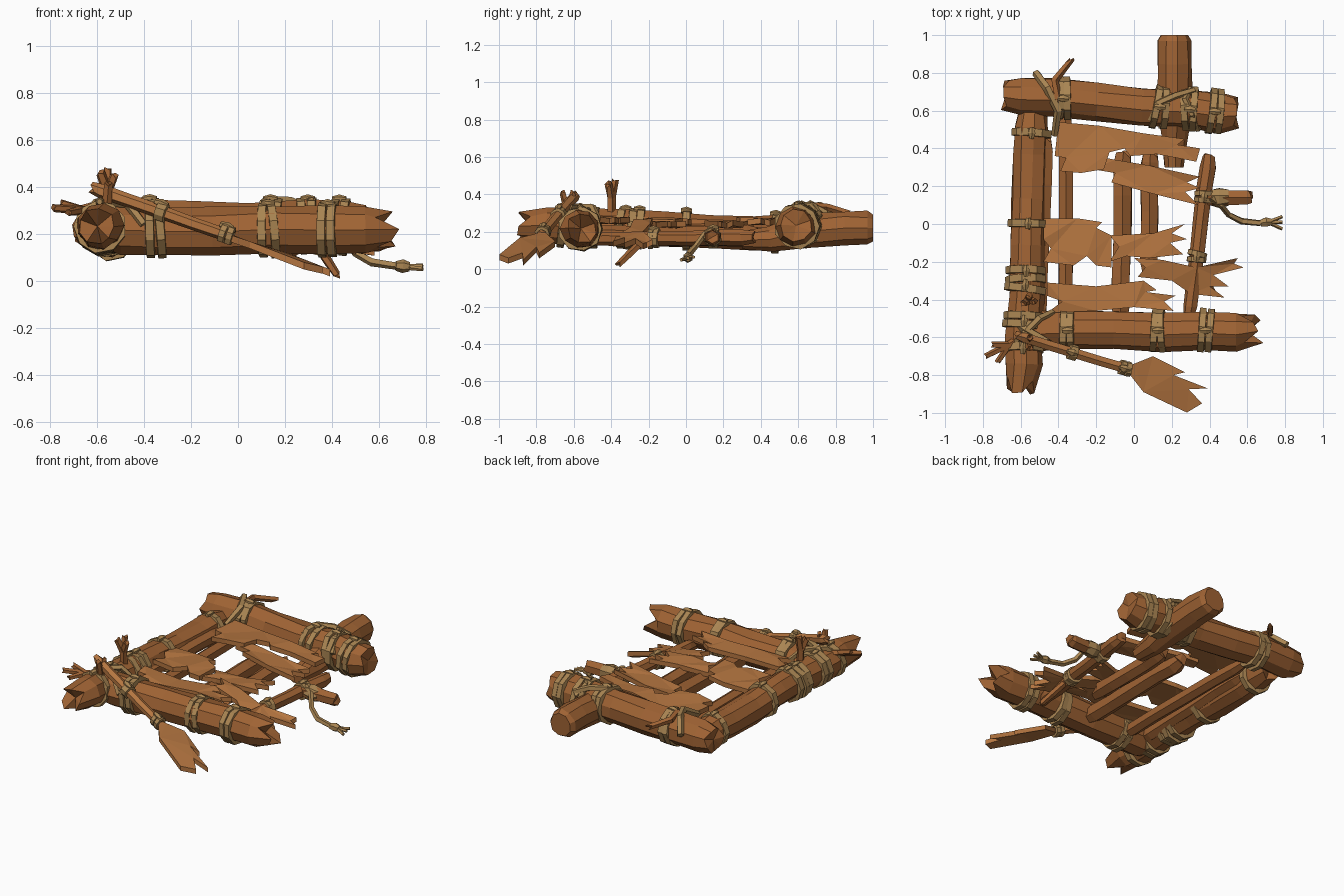
import bpy, bmesh, math, random
from mathutils import Vector

random.seed(4)


def material(name, rgb):
    m = bpy.data.materials.new(name)
    m.diffuse_color = (*rgb, 1)
    return m


BARK = material("log wood", (0.35, 0.125, 0.034))
PLANK = material("plank wood", (0.46, 0.18, 0.052))
ROPE = material("rope", (0.40, 0.235, 0.085))


def finish(bm, name, mat):
    bmesh.ops.recalc_face_normals(bm, faces=bm.faces)
    mesh = bpy.data.meshes.new(name)
    bm.to_mesh(mesh)
    bm.free()
    mesh.materials.append(mat)
    ob = bpy.data.objects.new(name, mesh)
    bpy.context.collection.objects.link(ob)
    return ob


def tube(name, pts, radii, sides=8, mat=BARK, jag=(0, 0), rough=0.06):
    """Faceted log or rope along a path; jag splinters the start and end."""
    pts = [Vector(p) for p in pts]
    bm, rings, q, prev = bmesh.new(), [], None, None
    n = len(pts)
    for i, p in enumerate(pts):
        t = (pts[min(i + 1, n - 1)] - pts[max(i - 1, 0)]).normalized()
        q = t.to_track_quat('Z', 'Y') if q is None else prev.rotation_difference(t) @ q
        prev = t
        j = jag[0] if i == 0 else jag[1] if i == n - 1 else 0
        ring = []
        for k in range(sides):
            a = 2 * math.pi * (k + 0.5) / sides
            r = radii[i] * random.uniform(1 - rough, 1 + rough)
            along = j * (random.uniform(0.3, 1) if k % 3 else random.uniform(-1, -0.5))
            along *= -1 if i == 0 else 1
            ring.append(bm.verts.new(p + q @ Vector((r * math.cos(a), r * math.sin(a), along))))
        rings.append(ring)
        if i in (0, n - 1):
            c = bm.verts.new(p - t * j * (-0.4 if i == 0 else 0.4))
            for k in range(sides):
                bm.faces.new((ring[k], ring[(k + 1) % sides], c))
    for r0, r1 in zip(rings, rings[1:]):
        for k in range(sides):
            bm.faces.new((r0[k], r0[(k + 1) % sides], r1[(k + 1) % sides], r1[k]))
    return finish(bm, name, mat)


def log(name, a, b, r0, r1, jag=(0.03, 0.03), sides=9, parts=5, mat=BARK):
    """Straight, slightly wobbly log whose last stretch narrows at both ends."""
    a, b = Vector(a), Vector(b)
    ts = [0, 0.07] + [i / parts for i in range(1, parts)] + [0.93, 1]
    wob = min(r0, r1) * 0.07
    pts = [a.lerp(b, t) + Vector([random.uniform(-wob, wob) for _ in range(3)]) for t in ts]
    radii = [r0 + (r1 - r0) * t for t in ts]
    radii[0] *= 0.78
    radii[-1] *= 0.78
    tube(name, pts, radii, sides, mat, jag)
    return a, b, r0, r1


def plank(name, outline, z0, sx=0, sy=0, thick=0.03):
    """Splintered board: flat outline lying on a sloped plane."""
    bm = bmesh.new()
    zs = [z0 + sx * x + sy * y + random.uniform(-0.009, 0.009) for x, y in outline]
    lo = [bm.verts.new((x, y, z - thick / 2)) for (x, y), z in zip(outline, zs)]
    hi = [bm.verts.new((x, y, z + thick / 2)) for (x, y), z in zip(outline, zs)]
    caps = [bm.faces.new(lo), bm.faces.new(hi)]
    for k in range(len(lo)):
        m = (k + 1) % len(lo)
        bm.faces.new((lo[k], lo[m], hi[m], hi[k]))
    bmesh.ops.triangulate(bm, faces=caps)
    return finish(bm, name, PLANK)


def lash(name, beam, t, turns=2, width=0.04, grow=0.016, tilt=0.12, sides=9):
    """Rope wraps round a beam at fraction t, with a small knot on top."""
    a, b, r0, r1 = beam
    axis = (b - a).normalized()
    r = r0 + (r1 - r0) * t
    for i in range(turns):
        c = a.lerp(b, t) + axis * (i - (turns - 1) / 2) * width * 1.05
        d = (axis + Vector([random.uniform(-tilt, tilt) for _ in range(3)])).normalized()
        q = d.to_track_quat('Z', 'Y')
        bm, rings = bmesh.new(), []
        for k in range(sides):
            ang = 2 * math.pi * k / sides
            out = r + grow * random.uniform(0.8, 1.25)
            sec = [(r * 0.9, -width / 2), (out, -width * 0.42), (out, width * 0.42), (r * 0.9, width / 2)]
            rings.append([bm.verts.new(c + q @ Vector((s * math.cos(ang), s * math.sin(ang), h))) for s, h in sec])
        for k in range(sides):
            for j in range(4):
                n, m = rings[(k + 1) % sides], (j + 1) % 4
                bm.faces.new((rings[k][j], n[j], n[m], rings[k][m]))
        finish(bm, f"{name}_wrap", ROPE)
    k = a.lerp(b, t) + Vector((0, 0, r + grow * 0.6))
    tube(f"{name}_knot", [k - axis * 0.03, k, k + axis * 0.03], [0.012, 0.021, 0.012], 6, ROPE)


def strand(name, pts, r=0.016, mat=ROPE, fray=0.0):
    return tube(name, pts, [r] * (len(pts) - 1) + [r * 0.8], 5, mat, (0, fray), 0.12)


# Main frame logs
back = log("back_log", (-0.68, 0.69, 0.24), (0.54, 0.585, 0.23), 0.10, 0.108, (0.015, 0.015))
front = log("front_log", (-0.58, -0.565, 0.215), (0.62, -0.565, 0.215), 0.105, 0.102, (0.02, 0.06))
left = log("left_log", (-0.595, -0.85, 0.235), (-0.535, 0.62, 0.19), 0.098, 0.092, (0.05, 0.02), parts=6)
short = ((0.21, 0.30, 0.155), (0.212, 0.45, 0.16), (0.215, 0.62, 0.20), (0.215, 0.85, 0.22), (0.215, 0.97, 0.22), (0.215, 1.0, 0.22))
tube("short_back_log", short, [0.05, 0.07, 0.095, 0.094, 0.092, 0.075], 9)

# Cross sticks below the deck
stick = log("right_stick", (0.40, 0.36, 0.17), (0.29, -0.50, 0.16), 0.045, 0.038, (0.01, 0.02), 7)
for i, (x0, y0, x1, y1, r) in enumerate([(-0.36, 0.58, -0.365, -0.52, 0.042),
                                         (-0.06, 0.37, -0.07, -0.5, 0.055),
                                         (0.085, 0.37, 0.08, -0.24, 0.052)]):
    log(f"under_stick_{i + 1}", (x0, y0, 0.18), (x1, y1, 0.18), r, r, (0.02, 0.03), 6, 4)
log("stick_stump", (0.36, 0.14, 0.17), (0.62, 0.14, 0.17), 0.044, 0.044, (0, 0.01), 6, 2)
log("inner_left_brace", (-0.47, 0.45, 0.20), (-0.50, -0.5, 0.20), 0.045, 0.045, (0.03, 0.03), 6, 4)

# Splintered deck planks
plank("deck_plank_back", [(-0.40, 0.54), (-0.18, 0.52), (0.05, 0.48), (0.27, 0.45), (0.23, 0.42), (0.35, 0.40),
                          (0.33, 0.33), (0.12, 0.37), (-0.02, 0.36), (-0.05, 0.40), (-0.13, 0.38),
                          (-0.16, 0.29), (-0.28, 0.27), (-0.39, 0.28), (-0.36, 0.35), (-0.42, 0.36)], 0.255)
plank("deck_plank_second", [(-0.20, 0.36), (-0.10, 0.34), (0.08, 0.31), (0.35, 0.25), (0.28, 0.22), (0.35, 0.19),
                            (0.27, 0.17), (0.34, 0.10), (0.10, 0.16), (-0.12, 0.22), (-0.10, 0.27), (-0.22, 0.29)], 0.24)
plank("deck_plank_middle_left", [(-0.48, 0.03), (-0.30, 0.03), (-0.17, 0.01), (-0.20, -0.02), (-0.12, -0.06),
                                 (-0.12, -0.23), (-0.20, -0.22), (-0.25, -0.17), (-0.32, -0.22), (-0.48, -0.20),
                                 (-0.44, -0.13), (-0.48, -0.08)], 0.255)
plank("deck_plank_middle_right", [(-0.13, -0.06), (0.10, -0.05), (0.27, 0.0), (0.20, -0.05), (0.28, -0.08), (0.19, -0.10),
                                  (0.26, -0.16), (0.08, -0.18), (-0.04, -0.17), (-0.13, -0.20), (-0.08, -0.12)], 0.24)
plank("deck_plank_loose", [(0.0, -0.18), (0.15, -0.19), (0.33, -0.23), (0.55, -0.18), (0.53, -0.21), (0.58, -0.23),
                           (0.42, -0.27), (0.50, -0.33), (0.40, -0.33), (0.48, -0.39), (0.30, -0.37), (0.20, -0.30),
                           (0.02, -0.28), (0.06, -0.23)], 0.28, -0.23, 0.1)
plank("deck_plank_front", [(-0.46, -0.31), (-0.20, -0.33), (0.05, -0.30), (0.12, -0.35), (0.06, -0.36), (0.22, -0.38),
                           (0.16, -0.41), (0.21, -0.46), (0.0, -0.44), (-0.20, -0.46), (-0.46, -0.47),
                           (-0.38, -0.41), (-0.46, -0.38)], 0.26)
strand("drooping_splinter", [(0.33, -0.22, 0.16), (0.38, -0.30, 0.085), (0.42, -0.36, 0.025)], 0.02, BARK, 0.015)

# Broken paddle leaning over the front left corner
handle = log("paddle_handle", (-0.62, -0.59, 0.395), (-0.03, -0.77, 0.19), 0.03, 0.028, (0.02, 0), 6, 4, PLANK)
plank("paddle_blade", [(-0.06, -0.77), (0.0, -0.74), (0.10, -0.70), (0.27, -0.785), (0.21, -0.80), (0.39, -0.87),
                       (0.29, -0.875), (0.36, -0.95), (0.28, -0.998), (0.05, -0.89), (-0.02, -0.80)],
      0.172, -0.36, thick=0.03)
lash("paddle_collar", handle, 0.97, 2, 0.03, 0.012)
lash("paddle_tie", handle, 0.50, 1, 0.05, 0.012)

# Rope lashings on each log
for t in (0.25, 0.67, 0.80, 0.91):
    lash("back_lashing", back, t)
for t in (0.19, 0.59, 0.80):
    lash("front_lashing", front, t)
for t, n in ((0.13, 1), (0.23, 2), (0.36, 2), (0.41, 1), (0.58, 1), (0.905, 1)):
    lash("left_lashing", left, t, n, 0.045)
for t in (0.25, 0.62):
    lash("stick_lashing", stick, t, 2, 0.03, 0.012)

# Diagonal corner ropes
strand("back_left_corner_rope", [(-0.52, 0.80, 0.27), (-0.46, 0.72, 0.34), (-0.40, 0.60, 0.33), (-0.42, 0.47, 0.26)], 0.022)
strand("back_left_rope_tail", [(-0.40, 0.66, 0.34), (-0.42, 0.76, 0.33), (-0.34, 0.86, 0.30)], 0.022, BARK, 0.03)
strand("back_right_corner_rope", [(0.09, 0.55, 0.30), (0.13, 0.64, 0.345), (0.22, 0.68, 0.34), (0.32, 0.71, 0.30)], 0.02)
strand("back_right_cross_rope", [(0.34, 0.50, 0.26), (0.31, 0.58, 0.34), (0.27, 0.66, 0.34), (0.30, 0.72, 0.28)], 0.018)
strand("front_left_corner_rope", [(-0.67, -0.50, 0.25), (-0.57, -0.56, 0.335), (-0.47, -0.62, 0.33), (-0.40, -0.66, 0.24)], 0.022)
strand("front_left_cross_rope", [(-0.67, -0.68, 0.24), (-0.60, -0.60, 0.335), (-0.50, -0.50, 0.33), (-0.42, -0.46, 0.25)], 0.02)

# Splintered twigs and upright tuft at the front left corner
for i, (x, y, z) in enumerate([(-0.785, -0.70, 0.31), (-0.75, -0.64, 0.33), (-0.72, -0.73, 0.29)]):
    strand(f"corner_twig_{i + 1}", [(-0.55, -0.57, 0.30), (-0.66, -0.64, 0.30), (x, y, z)], 0.02, BARK, 0.008)
for i, (dx, dy, z) in enumerate([(-0.03, -0.02, 0.46), (0.0, 0.02, 0.475), (0.03, -0.01, 0.45)]):
    strand(f"corner_tuft_{i + 1}", [(-0.55, -0.40, 0.27), (-0.555, -0.40, 0.38), (-0.555 + dx, -0.40 + dy, z)], 0.024, BARK, 0.01)
for y in (-0.60, -0.66):
    strand("corner_stub", [(-0.56, -0.63, 0.30), (-0.55, y, 0.41)], 0.022, BARK, 0.012)

# Loose rope hanging off the stump, with a knot and frayed end
strand("hanging_rope", [(0.41, 0.14, 0.21), (0.46, 0.10, 0.19), (0.50, 0.05, 0.12), (0.57, 0.015, 0.08),
                        (0.66, 0.005, 0.065), (0.72, 0.01, 0.06)], 0.017)
tube("hanging_rope_knot", [(0.67, 0.005, 0.065), (0.70, 0.01, 0.063), (0.73, 0.01, 0.06)], [0.02, 0.028, 0.02], 6, ROPE)
for y, z in ((0.04, 0.065), (0.01, 0.06), (-0.025, 0.05)):
    strand("rope_fray", [(0.71, 0.01, 0.06), (0.785, y, z)], 0.012)
tube("stump_knot", [(0.41, 0.14, 0.17), (0.45, 0.14, 0.17), (0.50, 0.14, 0.17)], [0.045, 0.054, 0.045], 7, ROPE)
